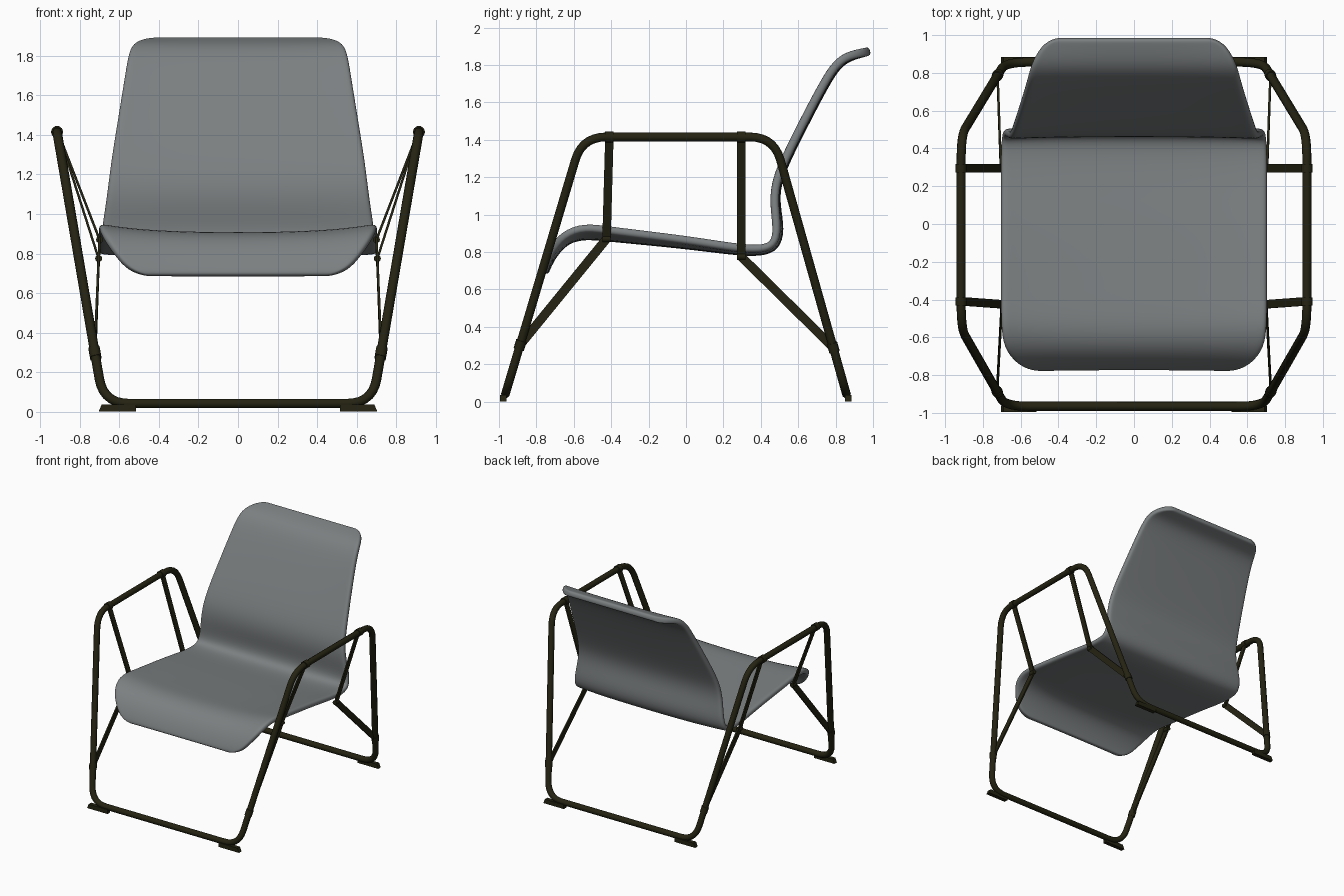
import bpy
import bmesh
from mathutils import Vector, Matrix

old = bpy.data.objects.get("Cube")
if old:
    bpy.data.objects.remove(old, do_unlink=True)


def material(name, rgb):
    m = bpy.data.materials.new(name)
    m.use_nodes = True
    m.diffuse_color = (*rgb, 1)
    bsdf = m.node_tree.nodes["Principled BSDF"]
    bsdf.inputs["Base Color"].default_value = (*rgb, 1)
    bsdf.inputs["Roughness"].default_value = 0.7
    return m


GREY = material("grey fabric", (0.2, 0.215, 0.22))
DARK = material("dark olive metal", (0.018, 0.017, 0.006))


def add_mesh(name, bm, mat):
    bmesh.ops.recalc_face_normals(bm, faces=bm.faces)
    mesh = bpy.data.meshes.new(name)
    bm.to_mesh(mesh)
    bm.free()
    mesh.materials.append(mat)
    ob = bpy.data.objects.new(name, mesh)
    bpy.context.collection.objects.link(ob)
    return ob


def fillet(corners, cut, steps=7):
    """Round every corner of a closed path with a quadratic arc."""
    path = []
    for i, c in enumerate(corners):
        a = c + (corners[i - 1] - c).normalized() * cut
        b = c + (corners[(i + 1) % len(corners)] - c).normalized() * cut
        for k in range(steps + 1):
            t = k / steps
            path.append(a * (1 - t) ** 2 + c * 2 * t * (1 - t) + b * t * t)
    return path


def tube(name, points, radius, closed=False):
    curve = bpy.data.curves.new(name, "CURVE")
    curve.dimensions = "3D"
    curve.bevel_depth = radius
    curve.bevel_resolution = 3
    curve.use_fill_caps = True
    sp = curve.splines.new("POLY")
    sp.points.add(len(points) - 1)
    for p, co in zip(sp.points, points):
        p.co = (*co, 1)
    sp.use_cyclic_u = closed
    sp.use_smooth = True
    curve.materials.append(DARK)
    ob = bpy.data.objects.new(name, curve)
    bpy.context.collection.objects.link(ob)


def strap(name, a, b, width, thick):
    """Flat webbing from a to b, standing edge-on to the front."""
    a, b = Vector(a), Vector(b)
    along = (b - a).normalized()
    flat = along.cross(Vector((1, 0, 0))).normalized()
    out = along.cross(flat)
    rot = Matrix((flat, out, along)).transposed().to_4x4()
    bm = bmesh.new()
    bmesh.ops.create_cube(bm, size=1, matrix=Matrix.Translation((a + b) / 2) @ rot
                          @ Matrix.Diagonal((width, thick, (b - a).length, 1)))
    add_mesh(name, bm, DARK)


# Frame: one bent tube running round both sides, front and back
FB, FT = Vector((0.68, -0.965, 0.042)), Vector((0.915, -0.555, 1.415))
RB, RT = Vector((0.68, 0.857, 0.042)), Vector((0.915, 0.47, 1.415))
flip = Vector((-1, 1, 1))
half = [FB, FT, RT, RB]
loop = half + [p * flip for p in reversed(half)]
tube("frame", fillet(loop, 0.13), 0.024, closed=True)

# Feet, collars and straps on each side
for side, s in (("left", 1), ("right", -1)):
    for end, y in (("front", -0.977), ("rear", 0.868)):
        bm = bmesh.new()
        bmesh.ops.create_cube(bm, size=1, matrix=Matrix.Translation((s * 0.61, y, 0.018))
                              @ Matrix.Diagonal((0.19, 0.034, 0.036, 1)))
        for v in bm.verts:
            if v.co.z > 0.02 and abs(v.co.x) > 0.6:
                v.co.x -= s * 0.015
        add_mesh(f"{side}_{end}_foot", bm, DARK)

    for end, y, node, low, high, f in (
            ("front", -0.41, (0.7, -0.425, 0.87), FB, FT, 0.19),
            ("rear", 0.295, (0.705, 0.295, 0.775), RB, RT, 0.18)):
        label = f"{side}_{end}"
        top = Vector((s * 0.905, y, 1.4))
        knot = Vector((s * node[0], node[1], node[2]))
        grip = low.lerp(high, f)
        grip.x *= s
        rail = Vector((s * 0.915, y, 1.415))
        half_w = Vector((0, 0.022, 0))
        tube(label + "_collar", [rail - half_w, rail + half_w], 0.031)
        strap(label + "_upper_strap", top, knot, 0.045, 0.012)
        strap(label + "_lower_strap", knot, grip, 0.048, 0.012)
        tube(label + "_buckle", [knot - half_w, knot + half_w], 0.018)
        leg = (high - low).normalized() * 0.025
        leg.x *= s
        tube(label + "_leg_collar", [grip - leg, grip + leg], 0.029)

# Seat shell: centre line (y, z), half width and how far the sides curl in
profile = [
    (-0.757, 0.685, 0.46, 0.00), (-0.75, 0.71, 0.56, 0.01),
    (-0.71, 0.79, 0.63, 0.02), (-0.64, 0.865, 0.69, 0.035),
    (-0.54, 0.89, 0.705, 0.05), (-0.40, 0.875, 0.705, 0.04),
    (0.0, 0.838, 0.705, 0.03), (0.25, 0.805, 0.705, 0.02),
    (0.40, 0.795, 0.705, 0.02), (0.485, 0.825, 0.70, 0.02),
    (0.507, 0.92, 0.69, 0.02), (0.48, 1.05, 0.67, 0.01),
    (0.485, 1.16, 0.655, 0.01), (0.53, 1.28, 0.64, 0.01),
    (0.63, 1.48, 0.607, 0.01), (0.75, 1.71, 0.57, 0.01),
    (0.81, 1.80, 0.555, 0.01), (0.87, 1.843, 0.535, 0.01),
    (0.96, 1.868, 0.48, 0.00), (0.985, 1.875, 0.40, 0.00),
]
columns = [-1, -0.94, -0.8, -0.5, 0, 0.5, 0.8, 0.94, 1]
bm = bmesh.new()
rows = []
for i, (y, z, w, curl) in enumerate(profile):
    before, after = profile[max(i - 1, 0)], profile[min(i + 1, len(profile) - 1)]
    t = Vector((0, after[0] - before[0], after[1] - before[1])).normalized()
    normal = Vector((0, -t.z, t.y))
    rows.append([bm.verts.new(Vector((u * w, y, z)) + normal * curl * abs(u) ** 3)
                 for u in columns])
for r0, r1 in zip(rows, rows[1:]):
    for j in range(len(columns) - 1):
        bm.faces.new((r0[j], r0[j + 1], r1[j + 1], r1[j]))
shell = add_mesh("seat_shell", bm, GREY)
solid = shell.modifiers.new("Thickness", "SOLIDIFY")
solid.thickness = 0.046
solid.offset = 0
sub = shell.modifiers.new("Smooth", "SUBSURF")
sub.levels = sub.render_levels = 2
for p in shell.data.polygons:
    p.use_smooth = True
